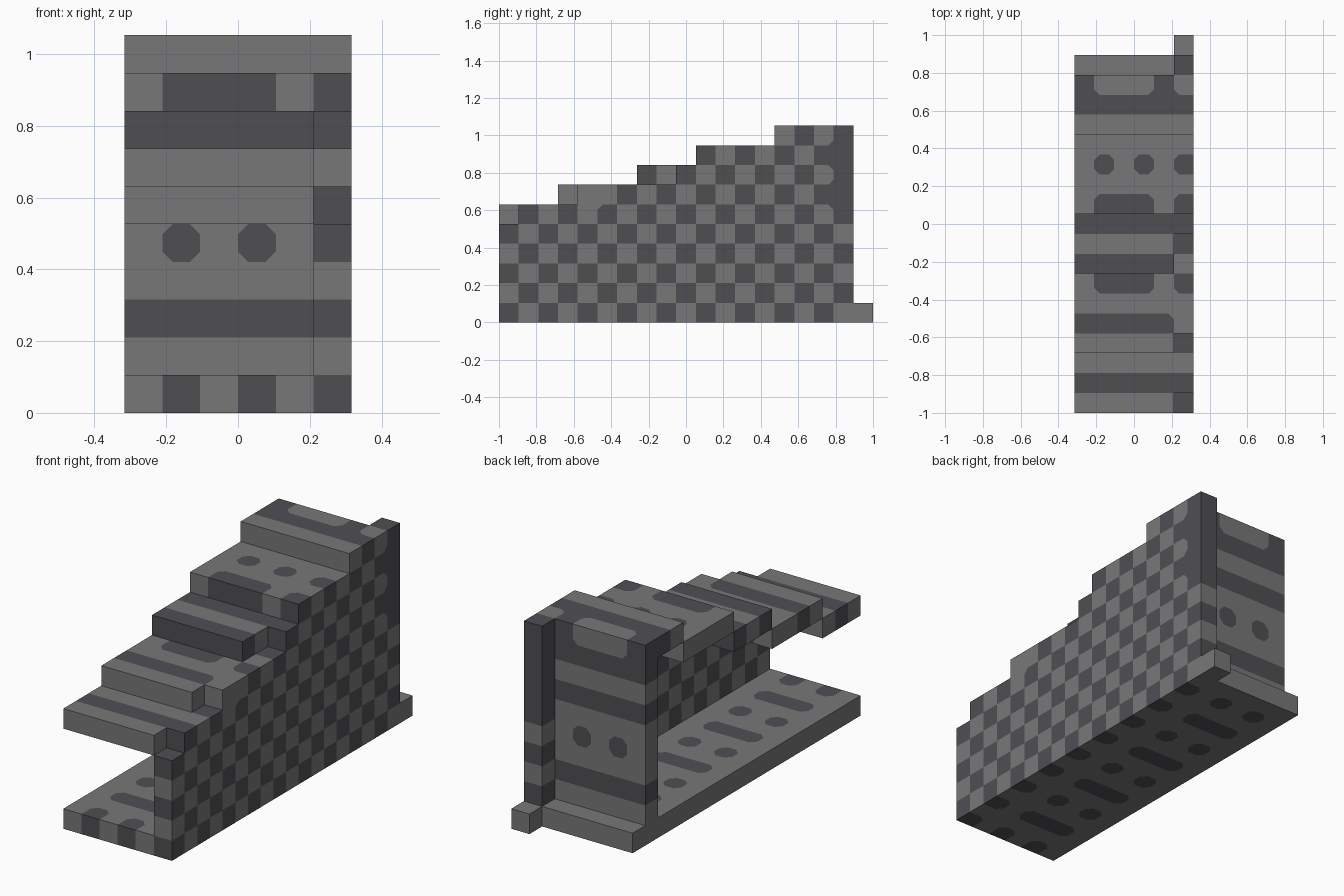
import bpy
import bmesh
from mathutils import Vector

old = bpy.data.objects.get("Cube")
if old:
    bpy.data.objects.remove(old, do_unlink=True)

CELL = 2 / 19          # edge of one block
CUT = 0.27             # corner cut on painted spots, in blocks
ORIGIN = Vector((-3, -9.5, 0))


def make_material(name, colour):
    mat = bpy.data.materials.new(name)
    mat.use_nodes = True
    mat.diffuse_color = (*colour, 1)
    shader = mat.node_tree.nodes["Principled BSDF"]
    shader.inputs["Base Color"].default_value = (*colour, 1)
    shader.inputs["Roughness"].default_value = 0.9
    return mat


materials = [make_material("light grey stone", (0.187, 0.187, 0.19)),
             make_material("dark grey stone", (0.078, 0.077, 0.086))]

# Row patterns across the width, # is dark
ROWS = {"L": ".....", "D": "#####", "T": ".###.", "O": ".#.#.", "N": "#...#"}
TREADS = "LDLLDLTDLDTLOLLD"
BACK = "LDLOLDLDN"

parts = {}


def add_row(part, row, j, k):
    for i, mark in enumerate(ROWS[row]):
        parts.setdefault(part, {})[(i, j, k)] = int(mark == "#")


# Floor slab with a small tab at the back corner
for j in range(18):
    add_row("floor", "OLTL"[j % 4], j, 0)
parts["floor"][(5, 18, 0)] = 0

# Overhanging stair treads, one block thick
starts = [0, 3, 7, 10, 14, 16]
for n in range(5):
    for j in range(starts[n], starts[n + 1]):
        add_row(f"step_{n + 1}", TREADS[j], j, 5 + n)

# Back wall
for k, row in enumerate(BACK, 1):
    add_row("back_wall", row, 16, k)

# Chequered side wall following the stairs
side = parts["side_wall"] = {}
for j in range(18):
    height = 5 + sum(j >= rise for rise in (1, 4, 9, 10, 14))
    for k in range(height):
        dark = (j + k) % 2 == 0 or (j == 17 and k >= 5)
        side[(5, j, k)] = int(dark and (j, k) != (4, 6))

blocks = {}
for cells in parts.values():
    blocks.update(cells)


def step(cell, axis, amount):
    moved = list(cell)
    moved[axis] += amount
    return tuple(moved)


def build(name, cells):
    bm = bmesh.new()

    def face(points, colour, flip):
        if flip:
            points = points[::-1]
        f = bm.faces.new([bm.verts.new((p + ORIGIN) * CELL) for p in points])
        f.material_index = colour

    for cell, colour in cells.items():
        for axis in range(3):
            u, v = (axis + 1) % 3, (axis + 2) % 3
            for sign in (-1, 1):
                if step(cell, axis, sign) in blocks:
                    continue
                centre = Vector(cell) + Vector((0.5, 0.5, 0.5))
                centre[axis] += sign * 0.5
                outline = []
                for su, sv in ((-1, -1), (1, -1), (1, 1), (-1, 1)):
                    corner = centre.copy()
                    corner[u] += su * 0.5
                    corner[v] += sv * 0.5
                    # Cut the corner where all three neighbours differ
                    beside = step(cell, u, su)
                    above = step(cell, v, sv)
                    across = step(beside, v, sv)
                    if all(blocks.get(c) == 1 - colour for c in (beside, above, across)):
                        along_u, along_v = corner.copy(), corner.copy()
                        along_u[u] -= su * CUT
                        along_v[v] -= sv * CUT
                        pair = [along_v, along_u] if su * sv < 0 else [along_u, along_v]
                        if su * sv < 0:
                            pair.reverse()
                        else:
                            pair.reverse()
                        outline += pair
                        face([pair[0], corner, pair[1]], 1 - colour, sign < 0)
                    else:
                        outline.append(corner)
                face(outline, colour, sign < 0)
    bmesh.ops.remove_doubles(bm, verts=bm.verts[:], dist=0.0005)
    mesh = bpy.data.meshes.new(name)
    for mat in materials:
        mesh.materials.append(mat)
    bm.to_mesh(mesh)
    bm.free()
    obj = bpy.data.objects.new(name, mesh)
    bpy.context.collection.objects.link(obj)


for part_name, part_cells in parts.items():
    build(part_name, part_cells)
